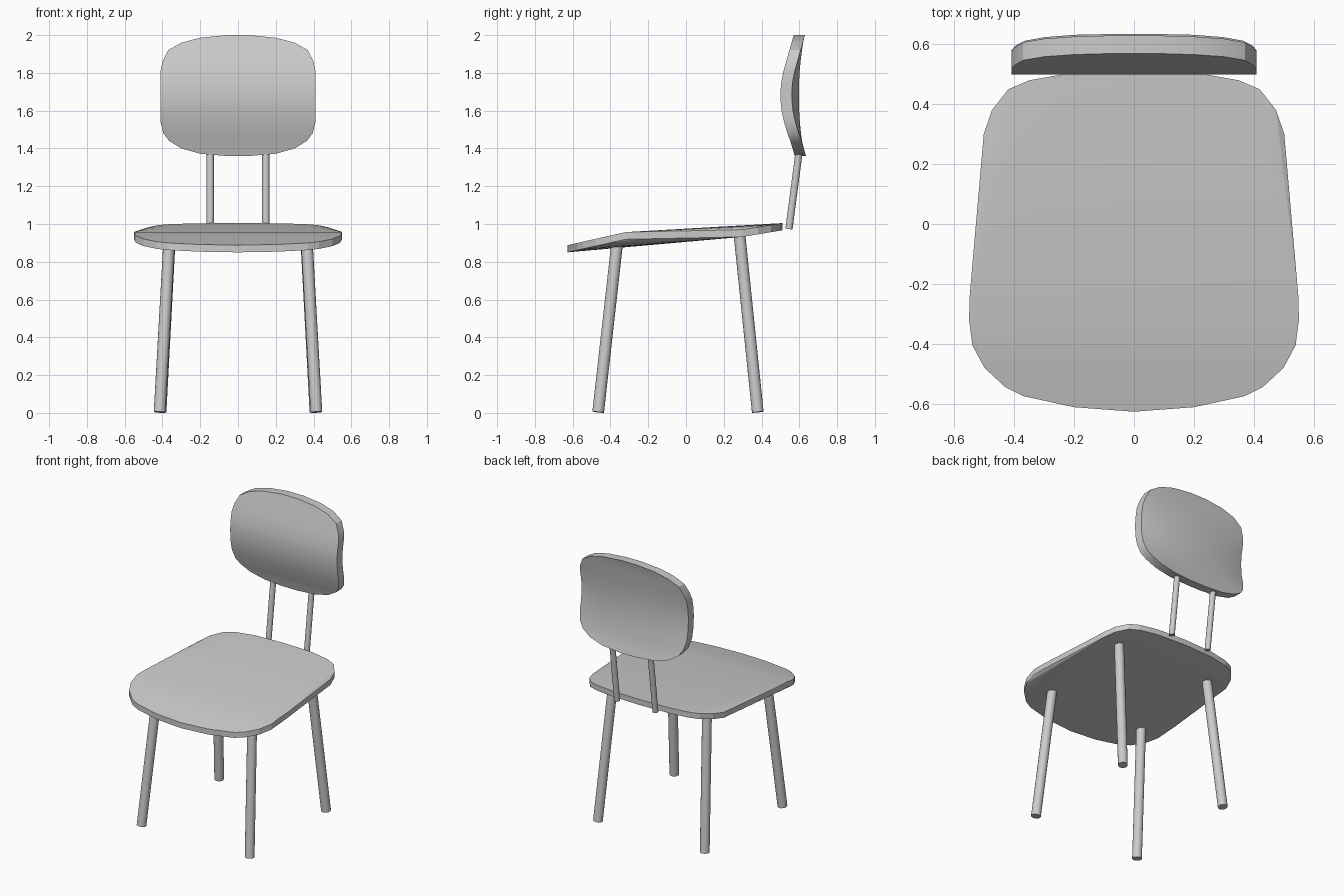
import bpy, bmesh, math
from mathutils import Vector

cube = bpy.data.objects.get("Cube")
if cube:
    bpy.data.objects.remove(cube)

grey = bpy.data.materials.new("plain grey")
grey.use_nodes = True
grey.diffuse_color = (0.6, 0.6, 0.6, 1)
grey.node_tree.nodes["Principled BSDF"].inputs["Base Color"].default_value = (0.6, 0.6, 0.6, 1)


def finish(bm, name, angle):
    bmesh.ops.recalc_face_normals(bm, faces=bm.faces)
    mesh = bpy.data.meshes.new(name)
    bm.to_mesh(mesh)
    bm.free()
    mesh.materials.append(grey)
    ob = bpy.data.objects.new(name, mesh)
    bpy.context.scene.collection.objects.link(ob)
    bpy.ops.object.select_all(action='DESELECT')
    ob.select_set(True)
    bpy.context.view_layer.objects.active = ob
    bpy.ops.object.shade_smooth_by_angle(angle=math.radians(angle))
    return ob


def lerp(profile, t):
    """Height of a piecewise straight profile at t."""
    for (a, za), (b, zb) in zip(profile, profile[1:]):
        if t <= b:
            return za + (zb - za) * (t - a) / (b - a)
    return profile[-1][1]


def rod(name, start, end, radius):
    start, end = Vector(start), Vector(end)
    axis = end - start
    bm = bmesh.new()
    bmesh.ops.create_cone(bm, cap_ends=True, segments=16, radius1=radius,
                          radius2=radius, depth=axis.length)
    ob = finish(bm, name, 40)
    ob.rotation_mode = 'QUATERNION'
    ob.rotation_quaternion = axis.to_track_quat('Z', 'Y')
    ob.location = (start + end) / 2


# Seat: rounded outline, bent upward at front and back, skinned tight
outline = [(0, -.627), (.2, -.612), (.37, -.575), (.43, -.545), (.5, -.48),
           (.54, -.405), (.551, -.32), (.549, -.24), (.502, .30),
           (.475, .38), (.42, .45), (.35, .48), (.22, .503), (0, .512)]
seat_rise = [(-.627, .888), (-.32, .957), (.3, .97), (.512, 1.005)]
bm = bmesh.new()
for x, y in outline:
    for side in ((1, -1) if x else (1,)):
        z = lerp(seat_rise, y)
        for drop in (0, .038):
            bm.verts.new((side * x, y, z - drop))
bmesh.ops.convex_hull(bm, input=bm.verts)
finish(bm, "seat", 12)

# Backrest: rows of height, half width and front depth, bowed forward
rows = [(1.36, .06, .575), (1.372, .2, .572), (1.4, .3, .564), (1.44, .365, .552),
        (1.48, .395, .537), (1.54, .41, .519), (1.6, .41, .506), (1.65, .41, .501),
        (1.7, .41, .5), (1.75, .41, .504), (1.81, .41, .516), (1.86, .4, .53),
        (1.92, .37, .547), (1.96, .3, .559), (1.986, .2, .566), (2, .06, .57)]
bm = bmesh.new()
rings = []
for z, w, front in rows:
    rim = front + .06
    middle = max(rim, .597 + .03 * ((z - 1.68) / .32) ** 2)
    ring = [(-w, front), (w, front), (w, rim), (w * .6, middle),
            (-w * .6, middle), (-w, rim)]
    rings.append([bm.verts.new((x, y, z)) for x, y in ring])
for low, high in zip(rings, rings[1:]):
    for i in range(6):
        j = (i + 1) % 6
        bm.faces.new((low[i], low[j], high[j], high[i]))
bm.faces.new(rings[0])
bm.faces.new(rings[-1])
finish(bm, "backrest", 30)

# Splayed legs and backrest supports
for side, label in ((1, "left"), (-1, "right")):
    rod("front_leg_" + label, (side * .415, -.465, .004), (side * .365, -.365, .895), .031)
    rod("back_leg_" + label, (side * .41, .38, .004), (side * .36, .283, .945), .031)
    rod("back_support_" + label, (side * .147, .545, .973), (side * .147, .601, 1.4), .019)
